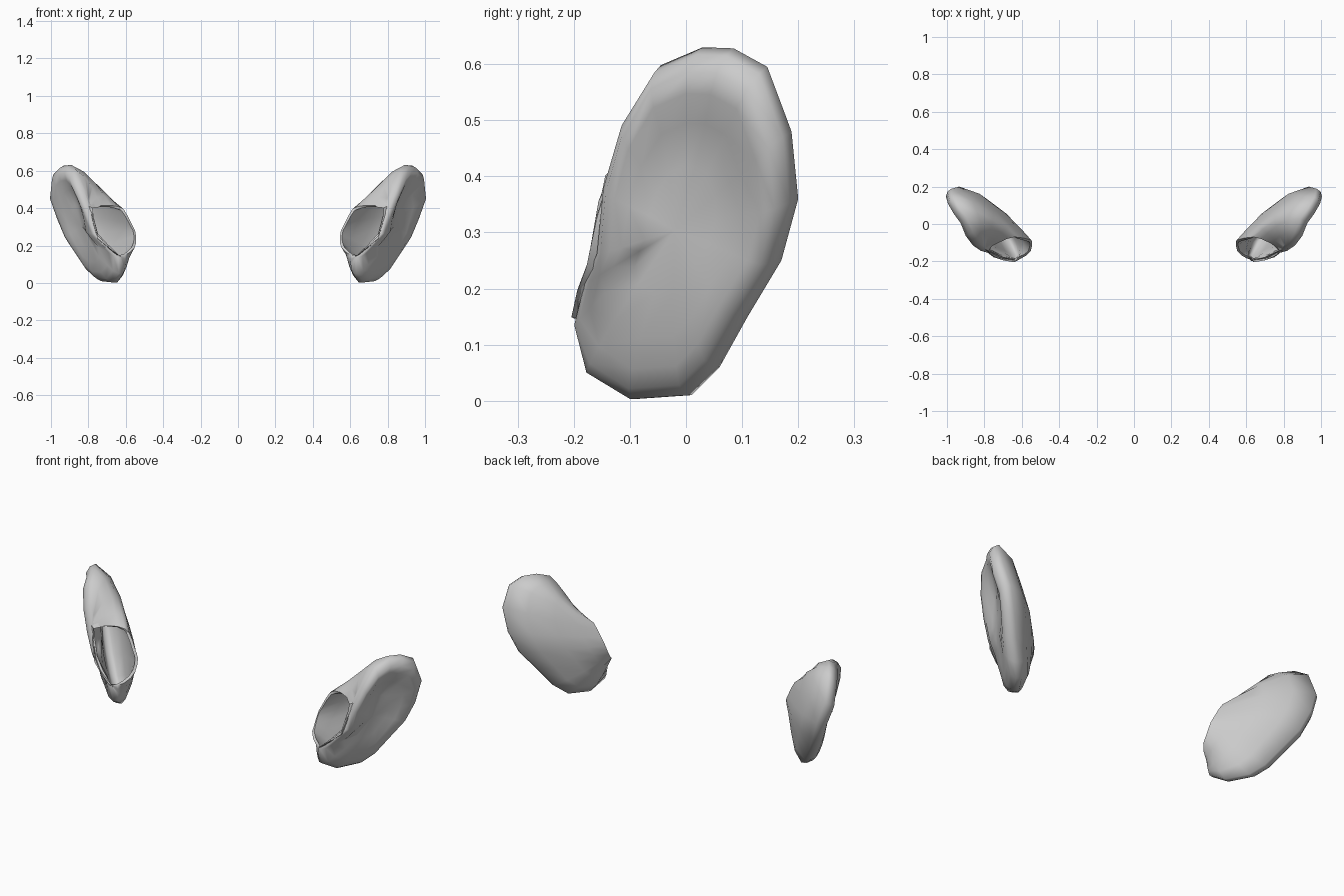
import bpy, bmesh, math
from mathutils import Vector

if "Cube" in bpy.data.objects:
    bpy.data.objects.remove(bpy.data.objects["Cube"])

grey = bpy.data.materials.new("pale_grey")
grey.diffuse_color = (0.6, 0.6, 0.6, 1)
grey.use_nodes = True
grey.node_tree.nodes["Principled BSDF"].inputs["Base Color"].default_value = grey.diffuse_color

# Outer rim loop of the cup, from the top over the back edge and round
RIM = [Vector(p) for p in (
    (.89, .03, .63), (.93, .085, .628), (.965, .145, .595), (.977, .188, .48),
    (.935, .20, .36), (.89, .17, .25), (.825, .11, .15), (.765, .06, .06),
    (.71, .01, .01), (.645, -.09, .003), (.615, -.172, .05), (.625, -.197, .135),
    (.70, -.178, .21), (.75, -.155, .265), (.785, -.142, .385),
    (.825, -.107, .50), (.86, -.045, .598))]

# Matching loop round the opening
MOUTH = [Vector(p) for p in (
    (.68, -.08, .415), (.64, -.07, .408), (.612, -.072, .395), (.59, -.075, .36),
    (.57, -.08, .32), (.55, -.085, .28), (.545, -.095, .25), (.545, -.115, .215),
    (.552, -.143, .19), (.575, -.168, .165), (.605, -.185, .148),
    (.635, -.19, .148), (.695, -.18, .19), (.75, -.163, .235),
    (.775, -.145, .32), (.79, -.135, .40), (.735, -.105, .413))]

N = len(RIM)
CENTRE = sum(RIM, Vector()) / N
OUT = Vector((.87, -.42, -.245)).normalized()   # direction the broad face looks


def face_ring(scale, low, high):
    """Rim shrunk toward its centre and pushed out; the dent lies in the upper half."""
    ring = []
    for r, m in zip(RIM, MOUTH):
        p = CENTRE + (r - CENTRE) * scale
        k = min(max((p.z - .18) / .2, 0), 1)
        offset = low + (high - low) * k
        if scale > .75:                          # thinner beside the opening
            offset *= min(1, .5 + 3 * (r - m).length)
        ring.append(p + OUT * offset)
    return ring


def wall_ring(t, bulge):
    """Loop between rim and mouth, swollen away from the broad face."""
    return [r.lerp(m, t) - OUT * bulge * (r - m).length
            for r, m in zip(RIM, MOUTH)]


def make_shell(name, side):
    rings = [face_ring(.35, .058, .025), face_ring(.6, .06, .034),
             face_ring(.78, .059, .052), face_ring(.9, .05, .052),
             face_ring(.98, .026, .028), RIM,
             wall_ring(.2, .09), wall_ring(.5, .09), wall_ring(.78, .045), MOUTH]
    bm = bmesh.new()

    def vert(p):
        return bm.verts.new((p.x * side, p.y, p.z))

    def face(*vs):
        bm.faces.new(vs if side > 0 else vs[::-1])

    # Dished broad face, rounded rim and back wall as one loft
    loops = [[vert(p) for p in ring] for ring in rings]
    middle = vert(CENTRE + OUT * .036)
    for i in range(N):
        j = (i + 1) % N
        face(middle, loops[0][j], loops[0][i])
        for a, b in zip(loops, loops[1:]):
            face(a[i], a[j], b[j], b[i])
    mesh = bpy.data.meshes.new(name)
    bm.to_mesh(mesh)
    bm.free()
    mesh.materials.append(grey)
    obj = bpy.data.objects.new(name, mesh)
    bpy.context.collection.objects.link(obj)
    bpy.ops.object.select_all(action='DESELECT')
    obj.select_set(True)
    bpy.context.view_layer.objects.active = obj

    # Thin wall, giving the opening its lip and an inside
    wall = obj.modifiers.new("wall", 'SOLIDIFY')
    wall.thickness = .015
    wall.offset = -1
    bpy.ops.object.modifier_apply(modifier=wall.name)
    bpy.ops.object.shade_smooth_by_angle(angle=math.radians(65))


make_shell("right_shell", 1)
make_shell("left_shell", -1)
